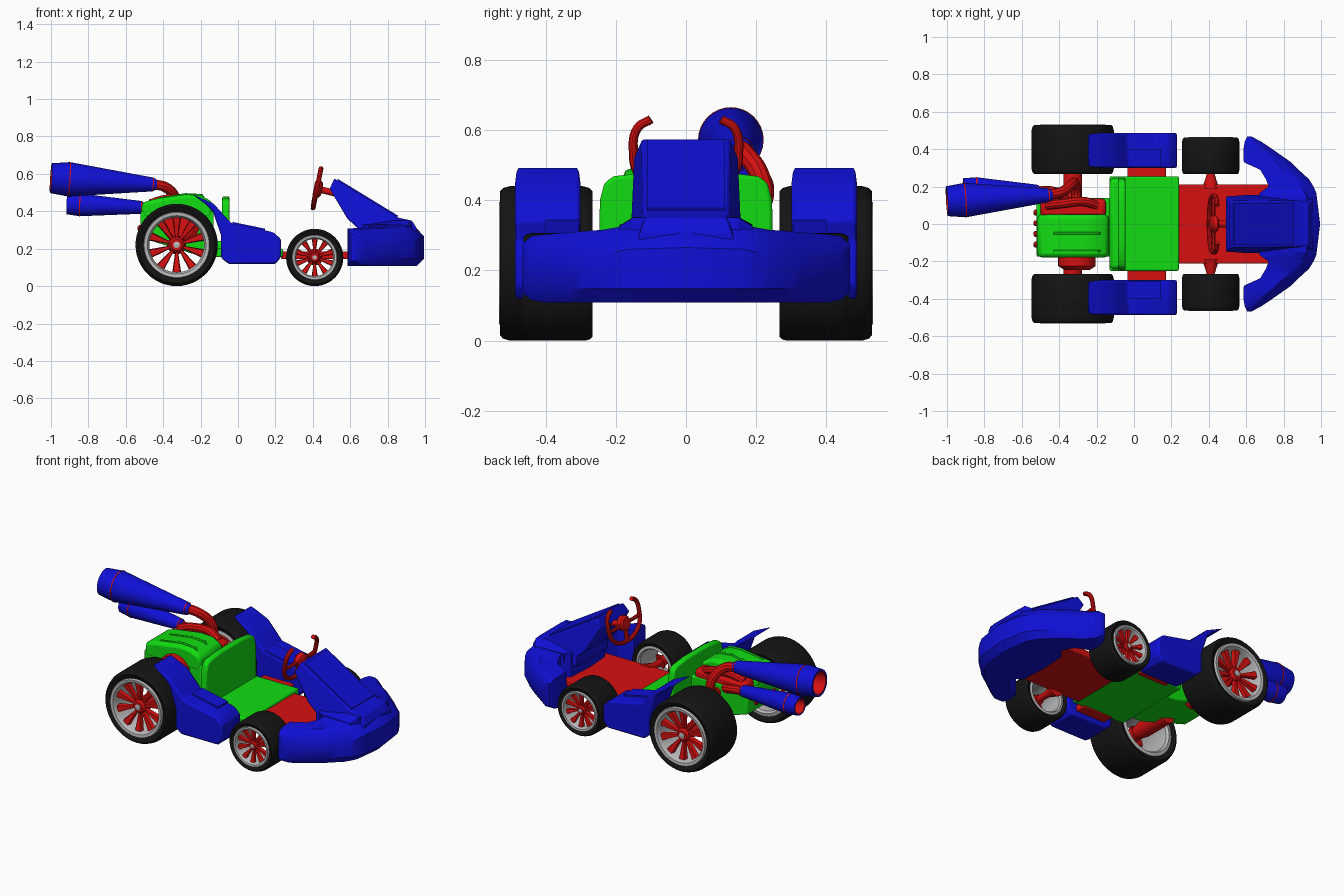
import bpy, bmesh, math
from mathutils import Vector, Matrix

if "Cube" in bpy.data.objects:
    bpy.data.objects.remove(bpy.data.objects["Cube"])


def mat(name, c):
    m = bpy.data.materials.new(name)
    m.diffuse_color = (*c, 1)
    m.use_nodes = True
    m.node_tree.nodes["Principled BSDF"].inputs["Base Color"].default_value = m.diffuse_color
    return m


RED = mat("red", (0.68, 0.005, 0.005))
GREEN = mat("green", (0.006, 0.72, 0.006))
BLUE = mat("blue", (0.005, 0.005, 0.68))
BLACK = mat("tyre_black", (0.007, 0.007, 0.007))
GREY = mat("rim_grey", (0.5, 0.5, 0.5))


def finish(name, bm, m, bevel=0, seg=2):
    bmesh.ops.recalc_face_normals(bm, faces=bm.faces)
    me = bpy.data.meshes.new(name)
    bm.to_mesh(me)
    bm.free()
    me.materials.append(m)
    ob = bpy.data.objects.new(name, me)
    bpy.context.collection.objects.link(ob)
    if bevel:
        b = ob.modifiers.new("bevel", 'BEVEL')
        b.width, b.segments, b.limit_method = bevel, seg, 'ANGLE'
    return ob


def loft(name, rings, m, bevel=0, closed=False):
    """Join rings of points; cap the ends unless the loft is closed."""
    bm = bmesh.new()
    vs = [[bm.verts.new(p) for p in r] for r in rings]
    k, n = len(rings), len(rings[0])
    for i in range(k if closed else k - 1):
        a, b = vs[i], vs[(i + 1) % k]
        for j in range(n):
            bm.faces.new((a[j], a[(j + 1) % n], b[(j + 1) % n], b[j]))
    if not closed:
        bm.faces.new(vs[0])
        bm.faces.new(vs[-1])
    return finish(name, bm, m, bevel)


def prism(name, pts, a, b, m, bevel=0, axis='y'):
    """Extrude an xz profile along y, or a yz profile along x."""
    put = (lambda p, t: (p[0], t, p[1])) if axis == 'y' else (lambda p, t: (t, p[0], p[1]))
    return loft(name, [[put(p, t) for p in pts] for t in (a, b)], m, bevel)


def box(name, x, y, z, m, bevel=0):
    return prism(name, [(x[0], z[0]), (x[1], z[0]), (x[1], z[1]), (x[0], z[1])], y[0], y[1], m, bevel)


def lathe(name, prof, loc, axis, m, n=40, closed=False):
    """Spin (radius, height) points about an axis."""
    mx = Matrix.Translation(loc) @ Vector(axis).to_track_quat('Z', 'Y').to_matrix().to_4x4()
    rings = [[mx @ Vector((r * math.cos(2 * math.pi * i / n), r * math.sin(2 * math.pi * i / n), h))
              for i in range(n)] for r, h in prof]
    return loft(name, rings, m, closed=closed)


def tube(name, pts, r, m):
    cu = bpy.data.curves.new(name, 'CURVE')
    cu.dimensions, cu.bevel_depth, cu.bevel_resolution, cu.use_fill_caps = '3D', r, 3, True
    sp = cu.splines.new('BEZIER')
    sp.bezier_points.add(len(pts) - 1)
    sp.resolution_u = 6
    for b, p in zip(sp.bezier_points, pts):
        b.co = p
        b.handle_left_type = b.handle_right_type = 'AUTO'
    tmp = bpy.data.objects.new(name + "_path", cu)
    bpy.context.collection.objects.link(tmp)
    bpy.context.view_layer.update()
    dg = bpy.context.evaluated_depsgraph_get()
    me = bpy.data.meshes.new_from_object(tmp.evaluated_get(dg))
    bpy.data.objects.remove(tmp)
    me.materials.clear()
    me.materials.append(m)
    ob = bpy.data.objects.new(name, me)
    bpy.context.collection.objects.link(ob)


def wheel(name, x, yc, R, hw, rim, s):
    loc, ax = (x, s * yc, R), (0, s, 0)
    half = [(rim, .88), (R * .86, .97), (R * .93, 1), (R * .975, .93), (R, .78)]
    prof = [(r, -h * hw) for r, h in half] + [(r, h * hw) for r, h in reversed(half)]
    lathe(name + "_tyre", prof, loc, ax, BLACK, 48, True)
    lathe(name + "_rim", [(rim + .003, -hw * .92), (rim + .003, hw * .95), (rim, hw * 1.02),
                          (rim * .9, hw), (rim * .84, hw * .85), (rim * .84, -hw * .85),
                          (rim * .9, -hw * .95)], loc, ax, GREY, 48, True)
    # ten wedge spokes
    bm = bmesh.new()
    for i in range(10):
        rot = Matrix.Rotation(2 * math.pi * i / 10, 4, 'Y')
        ring = []
        for r, w, h in ((.12, .03, .72), (.87, .14, .86)):
            ring.append([bm.verts.new(Vector(loc) + rot @ Vector((rim * a, s * hw * b, rim * r)))
                         for a, b in ((-w, h - .18), (w, h - .18), (w * .75, h), (-w * .75, h))])
        for j in range(4):
            bm.faces.new((ring[0][j], ring[0][(j + 1) % 4], ring[1][(j + 1) % 4], ring[1][j]))
        bm.faces.new(ring[0])
        bm.faces.new(ring[1])
    finish(name + "_spokes", bm, RED)
    lathe(name + "_hub", [(rim * .24, -hw * .3), (rim * .24, hw * .72), (rim * .17, hw * .82)], loc, ax, RED, 24)
    lathe(name + "_hub_cap", [(rim * .1, hw * .7), (rim * .1, hw * .86), (rim * .06, hw * .88)], loc, ax, GREY, 16)


# wheels, axles and side pods on both sides
pod = [(-.25, .495), (-.13, .44), (-.08, .385), (-.035, .335), (.19, .288), (.23, .25), (.23, .155),
       (.2, .118), (-.05, .118), (-.09, .15), (-.09, .27), (-.135, .40), (-.17, .435)]
for s, side in ((-1, "right"), (1, "left")):
    wheel("rear_wheel_" + side, -.328, .398, .22, .132, .174, s)
    wheel("front_wheel_" + side, .41, .364, .153, .098, .118, s)
    prism("side_pod_" + side, pod, s * .30, s * .487, BLUE, .012)
    prism("side_pod_panel_" + side, [(-.03, .333), (.145, .297), (.145, .307), (-.03, .343)],
          s * .305, s * .40, BLUE)
    box("pod_bracket_" + side, (-.035, .17), (s * .23, s * .31), (.15, .19), RED, .006)
    lathe("front_stub_axle_" + side, [(.045, .19), (.02, .27), (.02, .36)], (.41, 0, .155), (0, s, 0), RED, 16)
    lathe("rear_axle_" + side, [(.05, .1), (.05, .3), (.035, .38)], (-.328, 0, .22), (0, s, 0), RED, 24)

# floor, seat
box("seat_floor", (-.13, .24), (-.25, .255), (.155, .20), GREEN, .008)
box("front_floor", (.23, .74), (-.212, .212), (.145, .185), RED, .006)
edge = [(.25, .17), (.245, .40), (.232, .45), (.205, .468), (.10, .48)]
prism("seat_back", edge + [(-y, z) for y, z in reversed(edge)], -.085, -.045, GREEN, .01, 'x')
box("seat_back_base", (-.13, -.05), (-.24, .245), (.18, .24), GREEN, .02)

# engine
prism("engine_lower", [(-.52, .26), (-.52, .40), (-.13, .40), (-.13, .16), (-.2, .16)],
      -.175, .14, GREEN, .008)
prism("engine_cover", [(-.515, .36), (-.515, .445), (-.45, .465), (-.28, .49), (-.2, .485), (-.135, .45), (-.135, .36)],
      -.178, .05, GREEN, .02)
for y in (-.05, -.145):
    prism("engine_rib", [(-.43, .46), (-.43, .473), (-.28, .497), (-.19, .492), (-.17, .46)],
          y - .006, y + .006, GREEN, .003)
box("manifold", (-.50, -.15), (.04, .135), (.34, .445), RED, .02)
lathe("engine_flywheel", [(.1, .16), (.1, .225), (.07, .245)], (-.305, 0, .33), (0, -1, 0), RED, 32)
for i in range(4):
    lathe("rear_bolt", [(.016, -.01), (.016, .01), (.009, .016)],
          (-.52, -.11 + .057 * i, .31), (-1, 0, 0), RED, 12)

# exhausts: hollow blue cones with red liners, fed by red pipes
for nm, a, b, k in (("upper", Vector((-.435, .155, .542)), Vector((-1, .122, .577)), 1.0),
                    ("lower", Vector((-.5, .175, .42)), Vector((-.915, .192, .437)), .66)):
    d, L = b - a, (b - a).length
    r0 = .033 if k == 1 else .03
    lathe("exhaust_" + nm, [(r0 * .8, 0), (r0, .012), (r0 * 1.15, .05 * L), (.092 * k, .83 * L), (.08 * k, L),
                            (.07 * k, L), (.075 * k, .82 * L), (r0 * .7, .5 * L)], a, d, BLUE, 32)
    lathe("exhaust_liner_" + nm, [(.0715 * k, L * .997), (.0655 * k, L * .997), (.06 * k, .75 * L),
                                  (.066 * k, .75 * L)], a, d, RED, 32, True)
    for t, r in ((.035, r0 * 1.14), (.83, .0935 * k)):
        lathe("exhaust_band_" + nm, [(r * .95, t * L - .003), (r, t * L - .003), (r, t * L + .003),
                                     (r * .95, t * L + .003)], a, d, RED, 32, True)
tube("exhaust_pipe_upper", [(-.46, .156, .543), (-.39, .17, .53), (-.335, .21, .47), (-.32, .22, .40),
                            (-.31, .17, .35), (-.31, .1, .35)], .028, RED)
tube("exhaust_pipe_lower", [(-.52, .175, .42), (-.44, .175, .41), (-.38, .15, .39), (-.36, .1, .38)], .026, RED)
tube("manifold_pipe", [(-.47, .1, .44), (-.38, .11, .465), (-.27, .12, .46), (-.2, .1, .43)], .025, RED)

# steering wheel: open-topped ring with grips, hub and column
arc = [(.1, .63), (.138, .605), (.15, .54), (.135, .475), (.08, .432)]
ring = [(.40 + (z - .41) * .2, y, z) for y, z in arc + [(0, .418)] + [(-y, z) for y, z in reversed(arc)]]
tube("steering_wheel", ring, .013, RED)
for s in (-1, 1):
    tube("steering_spoke", [(.425, s * .02, .52), (.424, s * .09, .515), (.423, s * .148, .52)], .011, RED)
tube("steering_lower_spoke", [(.425, 0, .52), (.41, 0, .47), (.402, 0, .42)], .014, RED)
lathe("steering_hub", [(.035, -.02), (.045, -.01), (.045, .015), (.03, .025)], (.425, 0, .52), (1, 0, -.2), RED, 20)
lathe("steering_column", [(.018, 0), (.018, .17)], (.425, 0, .52), (1, 0, -.25), RED, 16)


# nose bumper: chamfered sections along y, mirrored
def section(y, xi, xo, zb, zt):
    w = xo - xi
    c, t = min(.04, .3 * w), min(.05, .35 * w)
    return [(xi, y, zb), (xo - c, y, zb), (xo, y, zb + c), (xo, y, zt - t * 1.4),
            (xo - t, y, zt - t * .3), (xo - t * 1.6, y, zt), (xi, y, zt)]


st = [(.0, .66, .995, .108, .335), (.165, .67, .975, .108, .33), (.20, .72, .96, .108, .322),
      (.24, .705, .935, .108, .315), (.29, .675, .88, .108, .312), (.33, .587, .84, .108, .308),
      (.40, .585, .74, .108, .303), (.44, .592, .68, .115, .298), (.467, .605, .63, .135, .275)]
loft("nose_bumper", [section(-s[0], *s[1:]) for s in reversed(st[1:])] + [section(*s) for s in st], BLUE)

# hood: wedge whose top is narrower than its base
hood = [(.49, .52, .15), (.515, .575, .125), (.86, .365, .122), (.93, .35, .115), (.955, .31, .13),
        (.955, .25, .15), (.64, .25, .155), (.64, .31, .155), (.585, .36, .155)]
loft("hood", [[(x, s * w, z) for x, z, w in hood] for s in (-1, 1)], BLUE, .006)
prism("hood_panel", [(.53, .563), (.535, .572), (.855, .377), (.85, .365)], -.11, .11, BLUE)
# raised fairing between hood and bumper
loft("nose_fairing", [[(x, y, z) for x, z in ((.70, .28), (.93 - d, .28), (.925 - d, .35 - d), (.84, .352 - d), (.70, .33))]
                      for y, d in ((-.19, .025), (-.15, 0), (.15, 0), (.19, .025))], BLUE)

bpy.ops.object.select_all(action='SELECT')
bpy.context.view_layer.objects.active = bpy.context.selected_objects[0]
bpy.ops.object.shade_smooth_by_angle(angle=math.radians(32))
